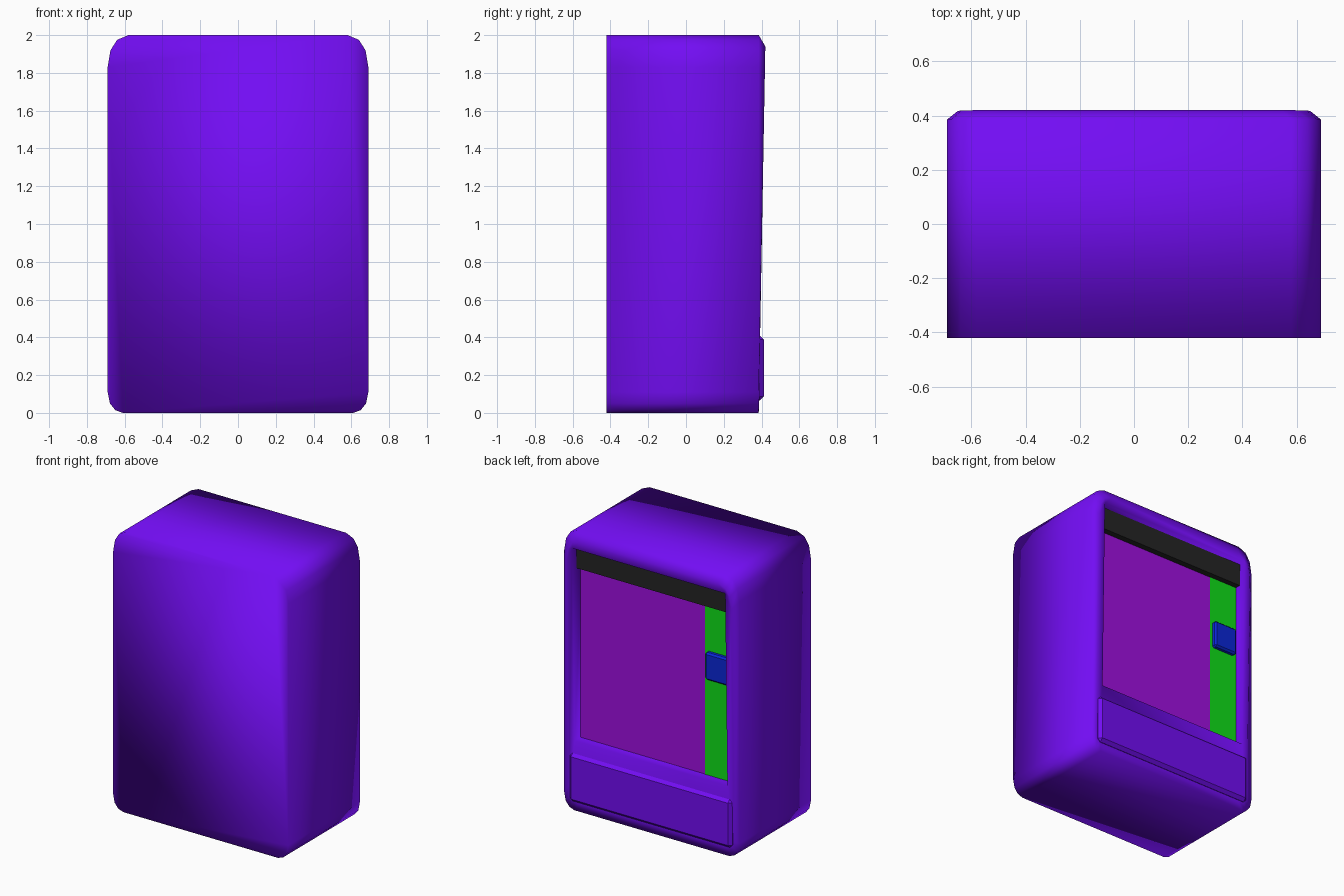
import bpy, bmesh

if "Cube" in bpy.data.objects:
    bpy.data.objects.remove(bpy.data.objects["Cube"])


def paint(obj, name, rgb):
    mat = bpy.data.materials.get(name) or bpy.data.materials.new(name)
    mat.diffuse_color = (*rgb, 1)
    mat.use_nodes = True
    mat.node_tree.nodes["Principled BSDF"].inputs["Base Color"].default_value = mat.diffuse_color
    obj.data.materials.append(mat)


def finish(bm, name, mat, rgb):
    bmesh.ops.recalc_face_normals(bm, faces=bm.faces[:])
    mesh = bpy.data.meshes.new(name)
    bm.to_mesh(mesh)
    bm.free()
    obj = bpy.data.objects.new(name, mesh)
    bpy.context.collection.objects.link(obj)
    paint(obj, mat, rgb)
    return obj


def box(name, x, y, z, mat, rgb, bevel=0.0):
    """Box between (min, max) pairs, with an optional chamfer."""
    bm = bmesh.new()
    bmesh.ops.create_cube(bm, size=1)
    for v in bm.verts:
        v.co = [(r[0] + r[1]) / 2 + c * (r[1] - r[0]) for c, r in zip(v.co, (x, y, z))]
    if bevel:
        bmesh.ops.bevel(bm, geom=bm.edges[:], offset=bevel, segments=1, affect='EDGES')
    return finish(bm, name, mat, rgb)


def front_y(z):
    """The door frame leans outward towards the top."""
    return 0.385 + 0.035 * z / 1.94


VIOLET = (0.17, 0.004, 0.9)
W, H = 0.69, 2.0

# Cabinet outline: rounded corners given as (inset x, inset z)
top = [(0, .17), (.015, .08), (.05, .025), (.11, 0)]
bottom = [(.08, 0), (.04, .015), (.012, .05), (0, .11)]
right = [(W - a, b) for a, b in bottom] + [(W - a, H - b) for a, b in top]
outline = right + [(-x, z) for x, z in reversed(right)]
inset = [(x * .65 / W, 1 + (z - 1) * .94) for x, z in outline]
opening = [(.602 if x > 0 else -.602, 1.88 if z > 1 else .5) for x, z in outline]

# Cabinet: back, sides, chamfered leaning frame and display recess
rings = [
    [(x, -.42, z) for x, z in outline],
    [(x, .385, z) for x, z in outline],
    [(x, front_y(z), z) for x, z in inset],
    [(x, front_y(z), z) for x, z in opening],
    [(x, .30, z) for x, z in opening],
]
bm = bmesh.new()
loops = [[bm.verts.new(p) for p in ring] for ring in rings]
n = len(outline)
for a, b in zip(loops, loops[1:]):
    for i in range(n):
        j = (i + 1) % n
        bm.faces.new((a[i], a[j], b[j], b[i]))
bm.faces.new(loops[0])
bm.faces.new(loops[-1])
bmesh.ops.remove_doubles(bm, verts=bm.verts[:], dist=1e-4)
cabinet = finish(bm, "cabinet", "violet", VIOLET)
cabinet.data.polygons.foreach_set("use_smooth", [True] * len(cabinet.data.polygons))

# Delivery panel below the window
box("delivery_panel", (-.64, .64), (.33, .412), (.065, .41), "violet", VIOLET, .022)

# Display window, control strip, top bar and payment box
box("display_window", (-.38, .602), (.29, .327), (.5, 1.75), "magenta", (.35, .005, .74))
box("control_strip", (-.602, -.38), (.29, .33), (.5, 1.75), "green", (.005, .74, .01))
box("top_bar", (-.602, .602), (.29, .37), (1.72, 1.88), "black", (.018, .018, .018))
box("payment_box", (-.585, -.4), (.30, .362), (1.19, 1.385), "blue", (.003, .02, .68), .012)
